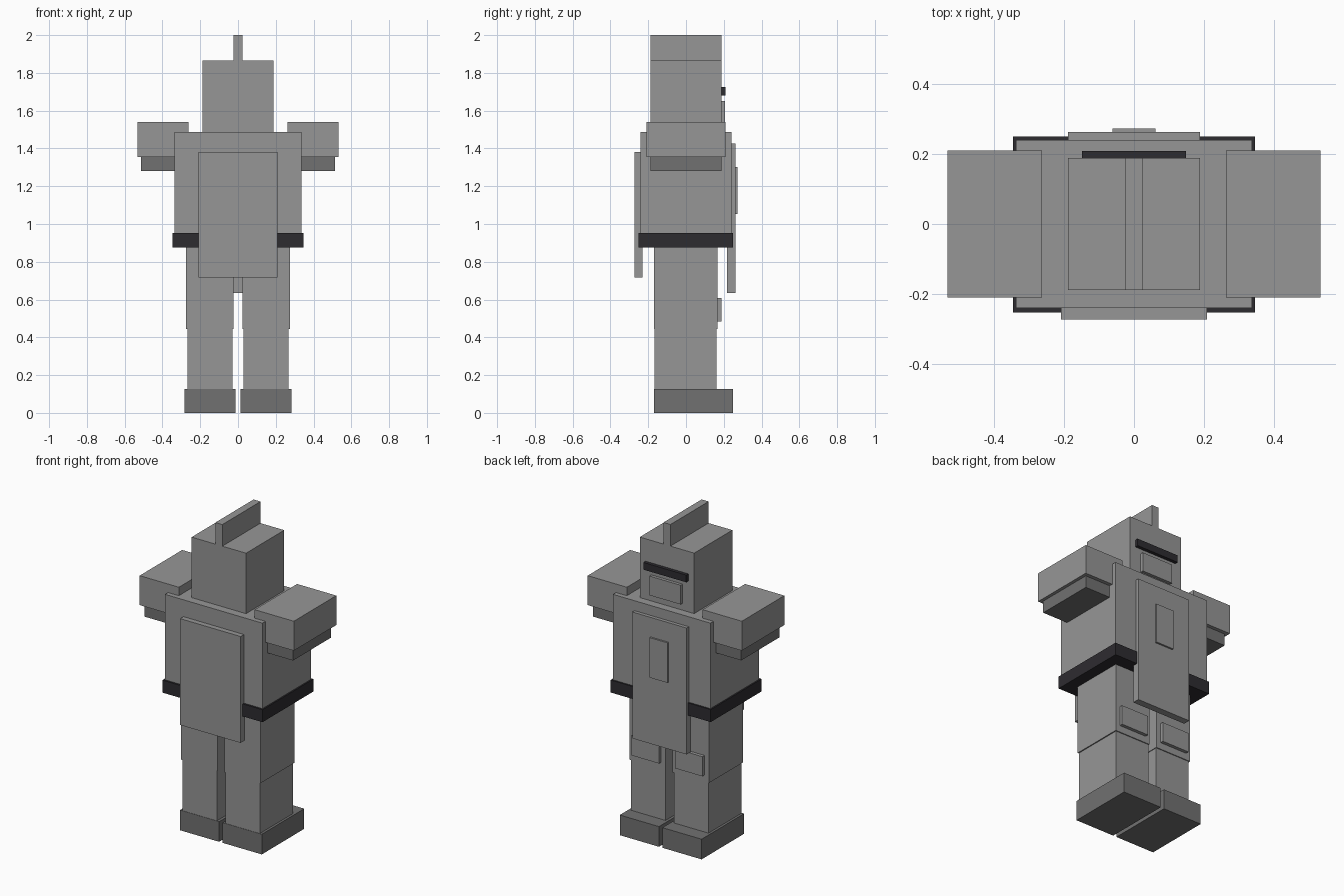
import bpy
import bmesh

if "Cube" in bpy.data.objects:
    bpy.data.objects.remove(bpy.data.objects["Cube"])


def material(name, rgb):
    m = bpy.data.materials.new(name)
    m.diffuse_color = (*rgb, 1.0)
    m.use_nodes = True
    m.node_tree.nodes["Principled BSDF"].inputs["Base Color"].default_value = m.diffuse_color
    return m


STEEL = material("steel grey", (0.305, 0.305, 0.305))
IRON = material("dark iron grey", (0.165, 0.165, 0.165))
BLACK = material("near black", (0.027, 0.025, 0.030))


def box(name, x, y, z, mat):
    """Axis-aligned box from (min, max) ranges."""
    bm = bmesh.new()
    bmesh.ops.create_cube(bm, size=1.0)
    for v in bm.verts:
        v.co = [r[0] if c < 0 else r[1] for c, r in zip(v.co, (x, y, z))]
    bmesh.ops.recalc_face_normals(bm, faces=bm.faces)
    mesh = bpy.data.meshes.new(name)
    bm.to_mesh(mesh)
    bm.free()
    mesh.materials.append(mat)
    obj = bpy.data.objects.new(name, mesh)
    bpy.context.collection.objects.link(obj)
    return obj


def centred(name, half, y, z, mat):
    box(name, (-half, half), y, z, mat)


def pair(name, x, y, z, mat):
    box("right_" + name, x, y, z, mat)
    box("left_" + name, (-x[1], -x[0]), y, z, mat)


# Head, crest and face
centred("head", 0.188, (-0.189, 0.188), (1.48, 1.865), STEEL)
centred("crest", 0.024, (-0.189, 0.188), (1.865, 2.0), STEEL)
centred("visor_slit", 0.148, (0.18, 0.209), (1.68, 1.725), BLACK)
centred("mouth_guard", 0.108, (0.18, 0.207), (1.53, 1.65), STEEL)

# Torso, belt and hanging plates
centred("torso", 0.337, (-0.24, 0.24), (0.90, 1.487), STEEL)
centred("belt", 0.346, (-0.252, 0.25), (0.875, 0.953), BLACK)
centred("cape", 0.209, (-0.273, -0.231), (0.717, 1.382), STEEL)
centred("tabard", 0.188, (0.218, 0.262), (0.635, 1.425), STEEL)
centred("chest_badge", 0.062, (0.25, 0.273), (1.053, 1.303), STEEL)

# Shoulders and arms
pair("pauldron", (0.262, 0.533), (-0.21, 0.21), (1.356, 1.54), STEEL)
pair("arm", (0.28, 0.513), (-0.189, 0.187), (1.281, 1.45), IRON)

# Legs, knees and boots
pair("thigh", (0.025, 0.275), (-0.169, 0.167), (0.443, 0.89), STEEL)
pair("shin", (0.029, 0.268), (-0.167, 0.161), (0.11, 0.443), STEEL)
pair("knee_plate", (0.055, 0.245), (0.16, 0.188), (0.485, 0.608), STEEL)
pair("boot", (0.012, 0.283), (-0.169, 0.25), (0.0, 0.126), IRON)
